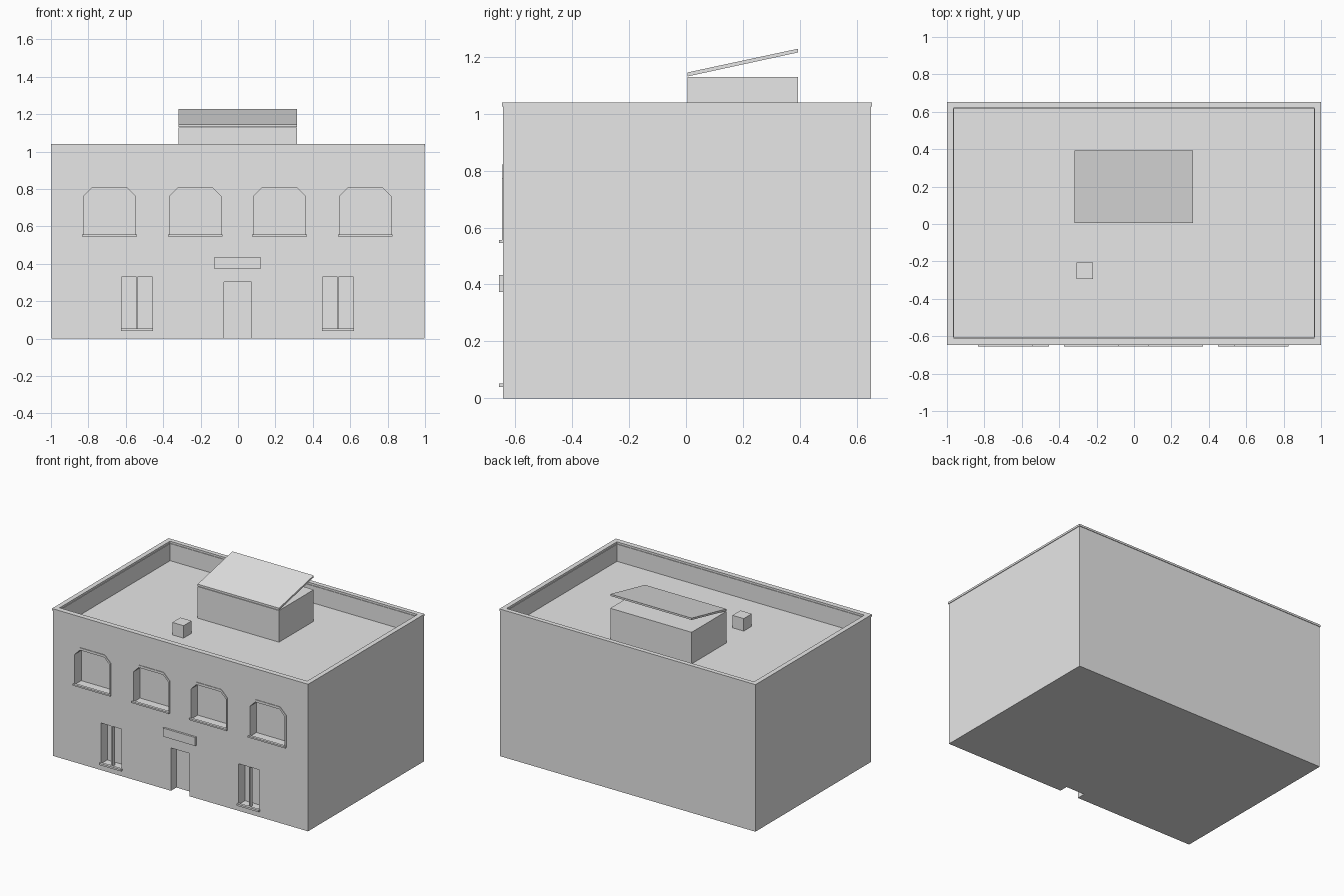
import bpy

cube = bpy.data.objects.get("Cube")
if cube:
    bpy.data.objects.remove(cube, do_unlink=True)

GREY = (0.8, 0.8, 0.8, 1)
plaster = bpy.data.materials.new("light_grey")
plaster.use_nodes = True
plaster.diffuse_color = GREY
plaster.node_tree.nodes["Principled BSDF"].inputs["Base Color"].default_value = GREY

FRONT, BACK = -0.642, 0.649
ROOF, TOP = 0.905, 1.04
SILL_FRONT = -0.656


def make(name, verts, faces):
    mesh = bpy.data.meshes.new(name)
    mesh.from_pydata(verts, [], faces)
    mesh.materials.append(plaster)
    obj = bpy.data.objects.new(name, mesh)
    bpy.context.collection.objects.link(obj)
    return obj


def prism(name, profile, y0, y1):
    """Extrude a counter-clockwise (x, z) outline from y0 back to y1."""
    n = len(profile)
    verts = [(x, y, z) for y in (y0, y1) for x, z in profile]
    sides = [(i, i + n, (i + 1) % n + n, (i + 1) % n) for i in range(n)]
    caps = [tuple(range(n)), tuple(reversed(range(n, 2 * n)))]
    return make(name, verts, sides + caps)


def box(name, x0, x1, y0, y1, z0, z1):
    return prism(name, [(x0, z0), (x1, z0), (x1, z1), (x0, z1)], y0, y1)


def arch(cx, half, z0, z1, cut):
    """Window outline with clipped upper corners."""
    return [(cx - half, z0), (cx + half, z0), (cx + half, z1 - cut),
            (cx + half - cut, z1), (cx - half + cut, z1), (cx - half, z1 - cut)]


def carve(target, cutter):
    cutter.hide_render = True
    mod = target.modifiers.new("cut", "BOOLEAN")
    mod.operation = "DIFFERENCE"
    mod.solver = "EXACT"
    mod.object = cutter
    bpy.context.view_layer.objects.active = target
    bpy.ops.object.modifier_apply(modifier=mod.name)
    bpy.data.objects.remove(cutter, do_unlink=True)


# Main block, hollowed above the roof deck
body = box("building_body", -0.996, 0.996, FRONT, BACK, 0, TOP - 0.014)
carve(body, box("roof_void", -0.962, 0.962, -0.605, 0.617, ROOF, 1.2))

# Parapet coping
coping = box("parapet_coping", -1, 1, -0.646, 0.653, TOP - 0.014, TOP)
carve(coping, box("coping_void", -0.966, 0.966, -0.609, 0.621, 0.9, 1.2))

# Upper windows: recess, surround and sill
for i, cx in enumerate((-0.687, -0.228, 0.222, 0.681), 1):
    opening = arch(cx, 0.136, 0.55, 0.804, 0.041)
    carve(body, prism("upper_opening", opening, -0.7, FRONT + 0.07))
    outer = arch(cx, 0.146, 0.556, 0.821, 0.048)
    inner = arch(cx, 0.136, 0.556, 0.804, 0.041)
    band = outer[1:] + outer[:1] + inner[:1] + inner[:0:-1]
    prism(f"upper_window_surround_{i}", band, FRONT - 0.004, FRONT)
    box(f"upper_window_sill_{i}", cx - 0.146, cx + 0.146, SILL_FRONT, FRONT + 0.005, 0.545, 0.556)

# Lower windows: recess, mullion and sill
for side, cx in (("right", -0.54), ("left", 0.535)):
    carve(body, box("lower_opening", cx - 0.08, cx + 0.08, -0.7, FRONT + 0.07, 0.045, 0.332))
    box(f"lower_window_mullion_{side}", cx - 0.005, cx + 0.005, FRONT + 0.005, FRONT + 0.035, 0.045, 0.332)
    box(f"lower_window_sill_{side}", cx - 0.086, cx + 0.086, SILL_FRONT, FRONT + 0.005, 0.04, 0.053)

# Door recess and plain panel above it
carve(body, box("door_opening", -0.074, 0.071, -0.7, FRONT + 0.06, -0.1, 0.302))
box("door_panel", -0.128, 0.124, SILL_FRONT, FRONT, 0.374, 0.434)

# Rooftop hut with a raised sloping lid
box("roof_hut", -0.319, 0.316, 0.006, 0.393, ROOF, 1.128)
lid = [(0.006, 1.131), (0.393, 1.215), (0.393, 1.228), (0.006, 1.145)]
verts = [(x, y, z) for x in (0.316, -0.319) for y, z in lid]
make("hut_lid", verts, [(0, 1, 2, 3), (7, 6, 5, 4)] +
     [(i, i + 4, (i + 1) % 4 + 4, (i + 1) % 4) for i in range(4)])

# Small roof vent
box("roof_vent", -0.307, -0.219, -0.294, -0.205, ROOF, 0.993)
